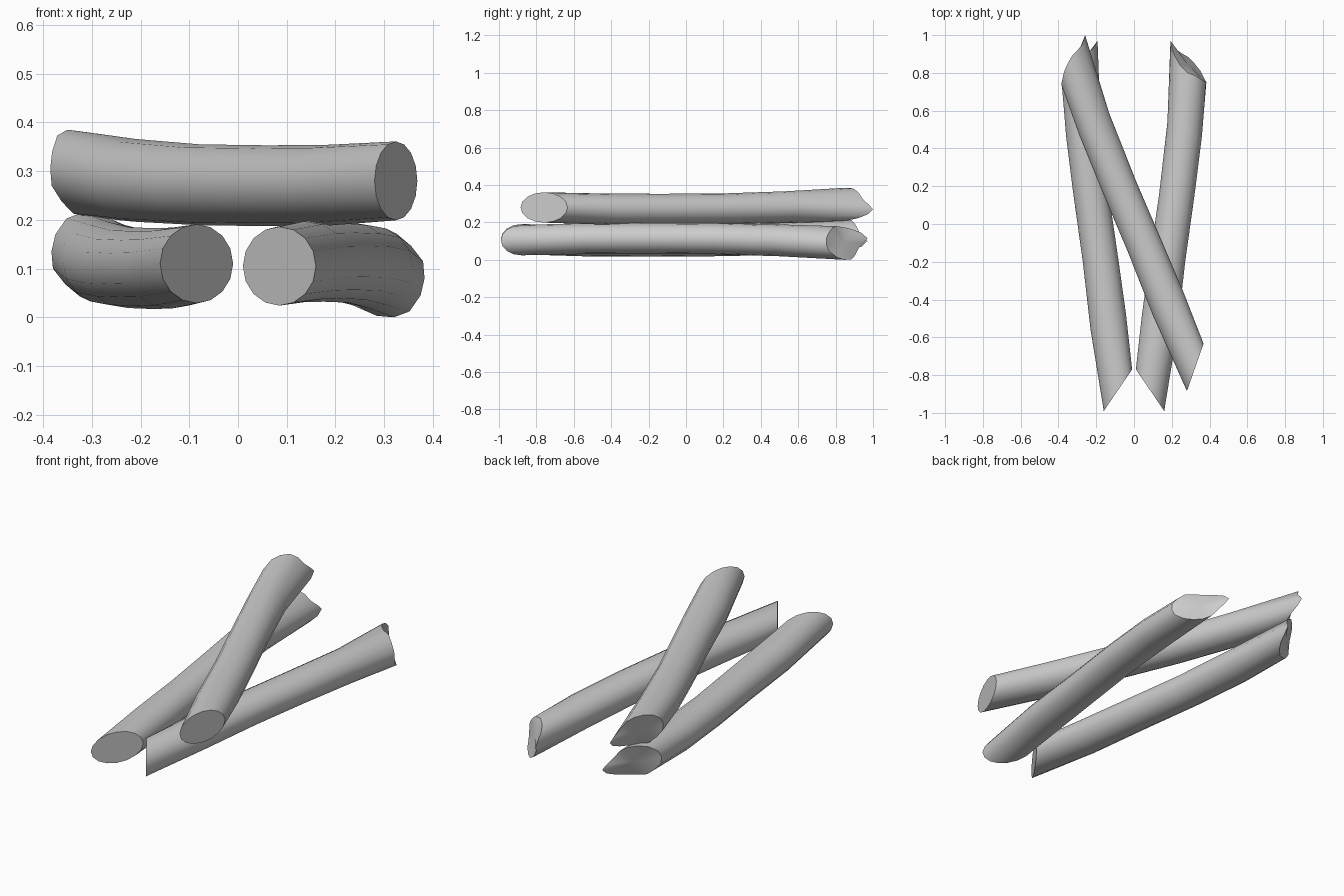
import bpy, bmesh, math
from mathutils import Matrix, Vector

if "Cube" in bpy.data.objects:
    bpy.data.objects.remove(bpy.data.objects["Cube"])

N = 16

# Front cut and body stations: centre x, y, z, half width, half height, slant in y
STATIONS = [
    (-.085, -.88, .110, .075, .081, .11),
    (-.136, -.52, .101, .094, .083, .04),
    (-.176, -.20, .100, .095, .083, 0),
    (-.226, .15, .102, .094, .083, 0),
    (-.268, .50, .111, .091, .085, .04),
]
# Ragged back cut, anticlockwise from its right-hand tip
BACK = [
    (-.193, .97, .10), (-.205, .95, .125), (-.222, .925, .15), (-.25, .905, .19),
    (-.285, .885, .212), (-.32, .85, .215), (-.352, .81, .203), (-.375, .765, .17),
    (-.383, .75, .135), (-.38, .75, .10), (-.355, .765, .068), (-.325, .785, .043),
    (-.285, .80, .035), (-.245, .84, .04), (-.215, .89, .052), (-.198, .94, .072),
]


def ring(x, y, z, w, h, s):
    pts = []
    for i in range(N):
        c, d = math.cos(math.tau * i / N), math.sin(math.tau * i / N)
        pts.append((x + w * c, y + s * c, z + h * d))
    return pts


def make_log(name, matrix):
    bm = bmesh.new()
    rings = [[bm.verts.new(p) for p in r]
             for r in [ring(*s) for s in STATIONS] + [BACK]]
    # bark surface
    for a, b in zip(rings, rings[1:]):
        for i in range(N):
            j = (i + 1) % N
            bm.faces.new((a[i], a[j], b[j], b[i]))
    # flat front cut and slightly hollow back cut
    bm.faces.new(rings[0][::-1])
    hub = bm.verts.new((-.286, .845, .122))
    for i in range(N):
        bm.faces.new((rings[-1][i], rings[-1][(i + 1) % N], hub))
    bmesh.ops.transform(bm, matrix=matrix, verts=bm.verts)
    bmesh.ops.recalc_face_normals(bm, faces=bm.faces)
    me = bpy.data.meshes.new(name)
    bm.to_mesh(me)
    bm.free()
    ob = bpy.data.objects.new(name, me)
    bpy.context.collection.objects.link(ob)
    bpy.ops.object.select_all(action='DESELECT')
    ob.select_set(True)
    bpy.context.view_layer.objects.active = ob
    bpy.ops.object.shade_smooth_by_angle(angle=math.radians(40))


# Two logs on the ground: the right one is the left one rolled over
make_log("left_log", Matrix.Identity(4))
make_log("right_log", Matrix.Translation((0, 0, .215)) @ Matrix.Rotation(math.pi, 4, 'Y'))

# Third log lies across them
make_log("top_log", Matrix.Translation((.0025, .0555, .17))
         @ Matrix.Rotation(math.radians(15), 4, 'Z')
         @ Matrix.Translation((.185, .01, 0)))
